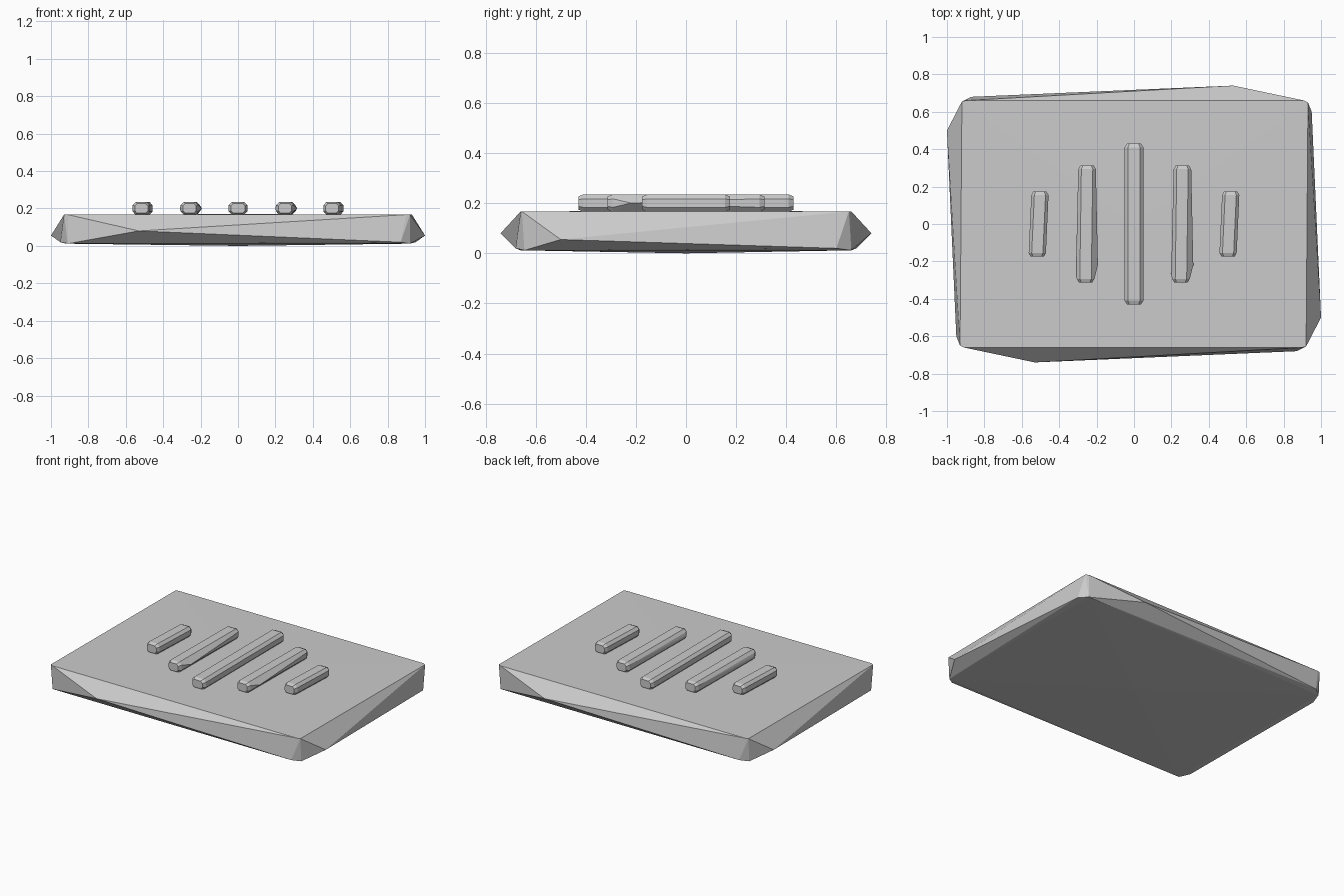
import bpy, bmesh
from mathutils import Vector

cube = bpy.data.objects.get("Cube")
if cube:
    bpy.data.objects.remove(cube, do_unlink=True)

grey = bpy.data.materials.new("plain grey")
grey.use_nodes = True
GREY = (0.6, 0.6, 0.6, 1)
grey.diffuse_color = GREY
grey.node_tree.nodes["Principled BSDF"].inputs["Base Color"].default_value = GREY


def hull(name, points):
    """Faceted solid wrapped around a few corner points."""
    bm = bmesh.new()
    for p in points:
        bm.verts.new(p)
    res = bmesh.ops.convex_hull(bm, input=bm.verts)
    loose = [v for v in bm.verts if not v.link_faces]
    bmesh.ops.delete(bm, geom=loose, context='VERTS')
    bmesh.ops.recalc_face_normals(bm, faces=bm.faces)
    mesh = bpy.data.meshes.new(name)
    bm.to_mesh(mesh)
    bm.free()
    mesh.materials.append(grey)
    obj = bpy.data.objects.new(name, mesh)
    bpy.context.collection.objects.link(obj)
    return obj


# Slab: half of its corners, repeated by a half turn about z
half = [
    (-0.93, -0.65, 0.167), (-0.91, -0.66, 0.167),   # front right top corner
    (0.92, -0.655, 0.167), (0.90, -0.66, 0.167),    # front left top corner
    (-0.95, -0.60, 0.02), (-0.91, -0.66, 0.012),    # front right bottom corner
    (0.87, -0.68, 0.02), (0.92, -0.645, 0.012),     # front left bottom corner
    (-0.53, -0.74, 0.08), (1.0, -0.50, 0.055),      # side ridges
]
slab = half + [(-x, -y, z) for x, y, z in half]
hull("slab", slab + [(0, 0, 0), (0, 0, 0.17)])


# Raised bars: chamfered section, narrowed at both ends
def bar(name, x, length, lean=0.0, width=0.05, bulge=()):
    low, high = 0.166, 0.235
    mid, tall = (low + high) / 2, (high - low) / 2
    section = [(sx * a, sz * b) for sx in (-1, 1) for sz in (-1, 1)
               for a, b in ((1, 0.5), (0.65, 1))]
    points = [(x + bx, by, mid) for bx, by in bulge]
    for end in (-1, 1):
        for inset, scale in ((0.02, 1), (0, 0.75)):
            points += [(x + end * lean + u * width * scale,
                        end * (length - inset), mid + v * tall * scale)
                       for u, v in section]
    hull(name, points)


bar("centre_bar", 0, 0.43)
for side, sign in (("right", -1), ("left", 1)):
    bar(side + "_inner_bar", sign * 0.255, 0.313, 0.004, 0.047,
        bulge=((0.062, -0.22), (-0.056, -0.27)))
    bar(side + "_outer_bar", sign * 0.51, 0.175, 0.007, 0.046)
